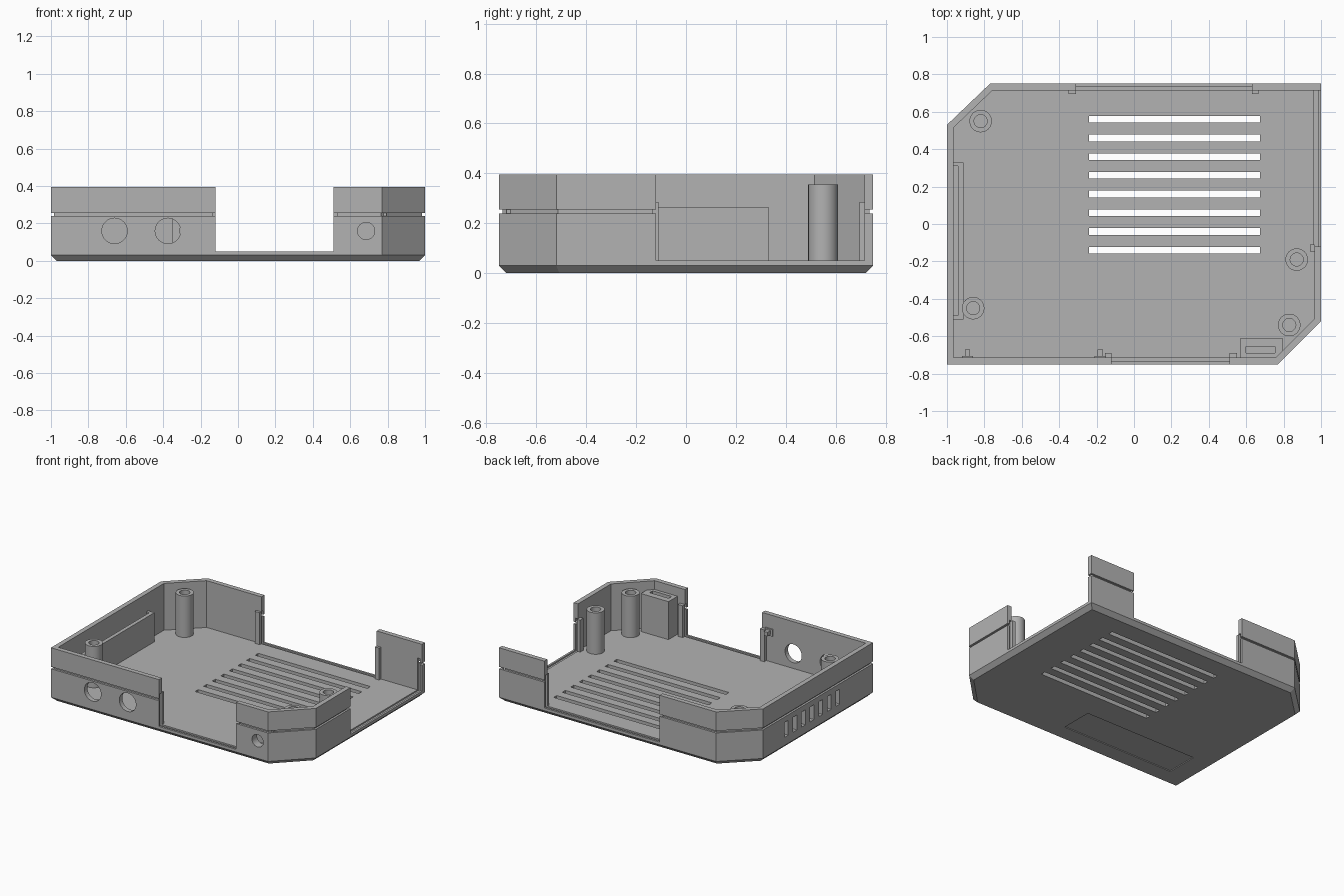
import bpy, bmesh, math
from mathutils import Vector

if "Cube" in bpy.data.objects:
    bpy.data.objects.remove(bpy.data.objects["Cube"])

grey = bpy.data.materials.new("light grey plastic")
grey.diffuse_color = (0.45, 0.45, 0.45, 1)
grey.use_nodes = True
grey.node_tree.nodes["Principled BSDF"].inputs["Base Color"].default_value = grey.diffuse_color

# Case outline, counter-clockwise, with two clipped corners
OUTLINE = [(-1, -.75), (.77, -.75), (1, -.52), (1, .75), (-.77, .75), (-1, .53)]
WALL, FLOOR, TOP = .035, .05, .395


def inset(points, d):
    """Offset a convex counter-clockwise outline inwards."""
    pts = [Vector(p) for p in points]
    result = []
    for i, p in enumerate(pts):
        a = (p - pts[i - 1]).normalized()
        b = (pts[(i + 1) % len(pts)] - p).normalized()
        na, nb = Vector((-a.y, a.x)), Vector((-b.y, b.x))
        result.append(p + (na + nb) * d / (1 + na.dot(nb)))
    return result


def circle(x, y, r, n=32):
    return [(x + r * math.cos(math.tau * i / n), y + r * math.sin(math.tau * i / n)) for i in range(n)]


def finish(name, bm):
    bmesh.ops.recalc_face_normals(bm, faces=bm.faces)
    mesh = bpy.data.meshes.new(name)
    bm.to_mesh(mesh)
    bm.free()
    mesh.materials.append(grey)
    ob = bpy.data.objects.new(name, mesh)
    bpy.context.collection.objects.link(ob)
    return ob


def loft(name, rings):
    """Closed solid skinned over (outline, z) rings."""
    bm = bmesh.new()
    loops = [[bm.verts.new((p[0], p[1], z)) for p in pts] for pts, z in rings]
    for lo, hi in zip(loops, loops[1:]):
        for i in range(len(lo)):
            j = (i + 1) % len(lo)
            bm.faces.new((lo[i], lo[j], hi[j], hi[i]))
    bm.faces.new(loops[0][::-1])
    bm.faces.new(loops[-1])
    return finish(name, bm)


def boxes(name, extents):
    """One mesh of boxes given as x0, x1, y0, y1, z0, z1."""
    bm = bmesh.new()
    for x0, x1, y0, y1, z0, z1 in extents:
        for v in bmesh.ops.create_cube(bm, size=1)["verts"]:
            v.co = ((x0 + x1) / 2 + v.co.x * (x1 - x0),
                    (y0 + y1) / 2 + v.co.y * (y1 - y0),
                    (z0 + z1) / 2 + v.co.z * (z1 - z0))
    return finish(name, bm)


def cut(ob, cutter, keep=False):
    mod = ob.modifiers.new("cut", "BOOLEAN")
    mod.operation, mod.solver, mod.object = "DIFFERENCE", "EXACT", cutter
    bpy.context.view_layer.objects.active = ob
    bpy.ops.object.modifier_apply(modifier=mod.name)
    if not keep:
        bpy.data.objects.remove(cutter)


def smooth(ob):
    bpy.ops.object.select_all(action="DESELECT")
    ob.select_set(True)
    bpy.context.view_layer.objects.active = ob
    bpy.ops.object.shade_smooth_by_angle(angle=math.radians(30))


# Tray with bevelled base and a groove around the outside
case = loft("case", [(inset(OUTLINE, d), z) for d, z in (
    (.03, 0), (0, .03), (0, .24), (.015, .24), (.015, .255), (0, .255),
    (0, TOP), (WALL, TOP), (WALL, FLOOR))])

# Front, back and right wall openings
cut(case, boxes("openings", [(-.12, .51, -.8, -.70, FLOOR, .5),
                             (-.31, .63, .70, .8, FLOOR, .5),
                             (.95, 1.1, -.12, .715, FLOOR, .5)]))
# Channels for slide-in panels at each opening
cut(case, boxes("panel_channels", [(-.135, .53, -.735, -.714, .04, .285),
                                   (-.33, .645, .714, .735, .04, .285),
                                   (.962, .985, -.135, .735, .04, .285)]))
# Floor vents and side vents
cut(case, boxes("floor_vents", [(-.24, .675, y - .018, y + .018, -.1, .1)
                                for y in (.56 - .1 * i for i in range(8))]))
cut(case, boxes("side_vents", [(-1.1, -.95, y - .022, y + .022, .09, .20)
                               for y in (.26 - .1 * i for i in range(7))]))
# Shallow label recess under the floor
cut(case, boxes("label_recess", [(-.82, .10, -.60, -.36, -.1, .006)]))

# Block with a slot behind the small front hole
block = boxes("corner_block", [(.57, .795, -.72, -.61, FLOOR - .01, .33)])
cut(block, boxes("block_slot", [(.60, .755, -.69, -.655, .10, .5)]))

# Round holes in the front wall
for x, r in ((-.66, .068), (-.375, .068), (.685, .046)):
    hole = loft("front_hole", [(circle(0, 0, r), -.06), (circle(0, 0, r), .1)])
    hole.rotation_euler.x = math.pi / 2
    hole.location = (x, -.74, .16)
    bpy.context.view_layer.update()
    if x > 0:
        cut(block, hole, keep=True)
    cut(case, hole)

# Screw posts
for i, (x, y) in enumerate(((-.82, .55), (-.86, -.45), (.87, -.19), (.83, -.54))):
    outer, inner = circle(x, y, .06), circle(x, y, .035)
    post = loft(f"screw_post_{i + 1}", [(outer, FLOOR - .01), (outer, .355), (inner, .355), (inner, .12)])
    smooth(post)

# Panel guide ribs beside the openings
boxes("guide_ribs", [(-.155, -.12, -.716, -.69, .045, .285),
                     (.51, .55, -.716, -.69, .045, .285),
                     (-.35, -.31, .695, .716, .045, .285),
                     (.63, .665, .695, .716, .045, .285),
                     (.94, .965, -.148, -.11, .045, .285)])

# Pocket against the left wall, behind the side vents
pocket = boxes("left_pocket", [(-.966, -.912, -.51, .33, FLOOR - .01, .265)])
cut(pocket, boxes("pocket_space", [(-1, -.94, -.49, .31, FLOOR, .5)]))

# Small clips inside the front wall
boxes("front_clips", [b for x in (-.89, -.18) for b in (
    (x - .03, x + .03, -.72, -.705, .245, .295),
    (x - .014, x + .014, -.706, -.67, .255, .285))])
